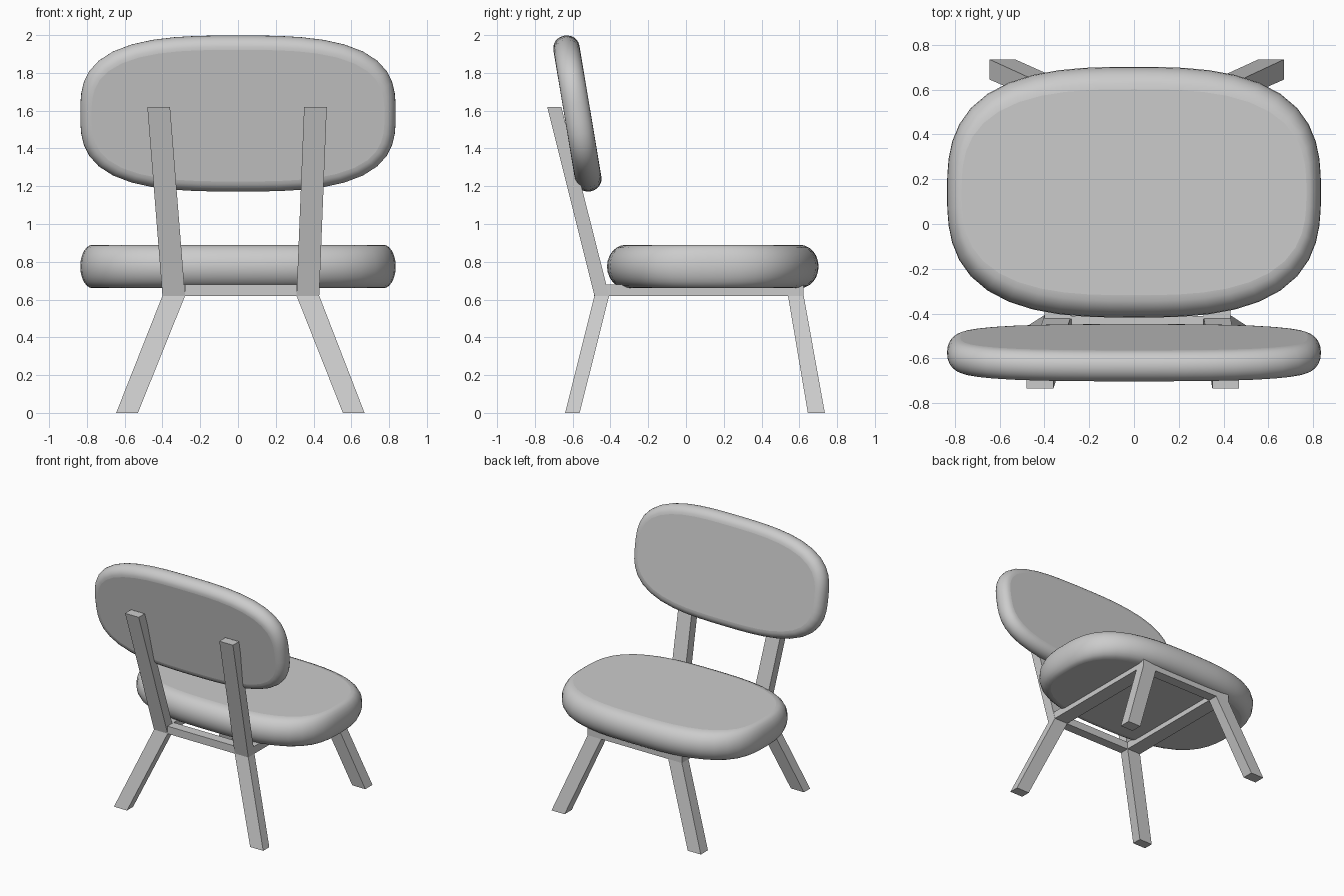
import bpy, bmesh
from math import cos, sin, pi, radians

if "Cube" in bpy.data.objects:
    bpy.data.objects.remove(bpy.data.objects["Cube"])


def finish(name, bm, smooth=False):
    bmesh.ops.recalc_face_normals(bm, faces=bm.faces)
    me = bpy.data.meshes.new(name)
    bm.to_mesh(me)
    bm.free()
    for p in me.polygons:
        # cushions: rounded rim smooth, large caps stay crisp
        p.use_smooth = smooth and len(p.vertices) == 4
    ob = bpy.data.objects.new(name, me)
    bpy.context.collection.objects.link(ob)
    return ob


def loft(name, rings, smooth=False):
    """Skin a stack of closed rings and cap both ends."""
    bm = bmesh.new()
    loops = [[bm.verts.new(p) for p in r] for r in rings]
    n = len(loops[0])
    for a, b in zip(loops, loops[1:]):
        for i in range(n):
            j = (i + 1) % n
            bm.faces.new((a[i], a[j], b[j], b[i]))
    bm.faces.new(loops[0])
    bm.faces.new(loops[-1])
    return finish(name, bm, smooth)


def rect(x0, x1, y0, y1, z):
    return [(x0, y0, z), (x1, y0, z), (x1, y1, z), (x0, y1, z)]


def box(name, x0, x1, y0, y1, z0, z1):
    return loft(name, [rect(x0, x1, y0, y1, z0), rect(x0, x1, y0, y1, z1)])


def cushion(name, a, b, h, inset_x, inset_y, n, segs=48, steps=6):
    """Pillow with a superellipse outline and a rounded rim."""
    rings = []
    for k in range(2 * steps + 1):
        t = -pi / 2 + pi * k / (2 * steps)
        z, d = h * sin(t), 1 - cos(t)
        ra, rb = a - inset_x * d, b - inset_y * d
        ring = []
        for i in range(segs):
            u = 2 * pi * i / segs
            c, s = cos(u), sin(u)
            r = (abs(c) ** n + abs(s) ** n) ** (-1 / n)
            ring.append((ra * c * r, rb * s * r, z))
        rings.append(ring)
    return loft(name, rings, smooth=True)


# Seat cushion
seat = cushion("seat", 0.835, 0.56, 0.115, 0.065, 0.10, 2.85)
seat.location = (0, 0.142, 0.775)

# Backrest cushion, leaning back
back = cushion("backrest", 0.835, 0.418, 0.07, 0.06, 0.065, 3.0)
back.location = (0, -0.575, 1.585)
back.rotation_euler = (radians(90 + 9.5), 0, 0)

# Legs: (floor x, seat x, post top x) spans per side
sides = {
    "left": ((-0.645, -0.53), (-0.40, -0.28), (-0.48, -0.36)),
    "right": ((0.555, 0.67), (0.31, 0.43), (0.35, 0.47)),
}
for side, (foot, hip, top) in sides.items():
    # splayed leg at the front edge of the seat
    loft("front_leg_" + side, [
        rect(*foot, 0.645, 0.735, 0),
        rect(*hip, 0.54, 0.623, 0.62),
        rect(*hip, 0.54, 0.623, 0.68)])
    # leg that continues up as the backrest post
    loft("back_leg_post_" + side, [
        rect(*foot, -0.64, -0.563, 0),
        rect(*hip, -0.485, -0.407, 0.62),
        rect(*top, -0.735, -0.66, 1.62)])
    # side rail
    box("side_rail_" + side, *hip, -0.425, 0.54, 0.62, 0.68)

# Cross rails
box("front_rail", -0.28, 0.31, 0.54, 0.623, 0.62, 0.68)
box("back_rail", -0.28, 0.31, -0.487, -0.41, 0.62, 0.68)
